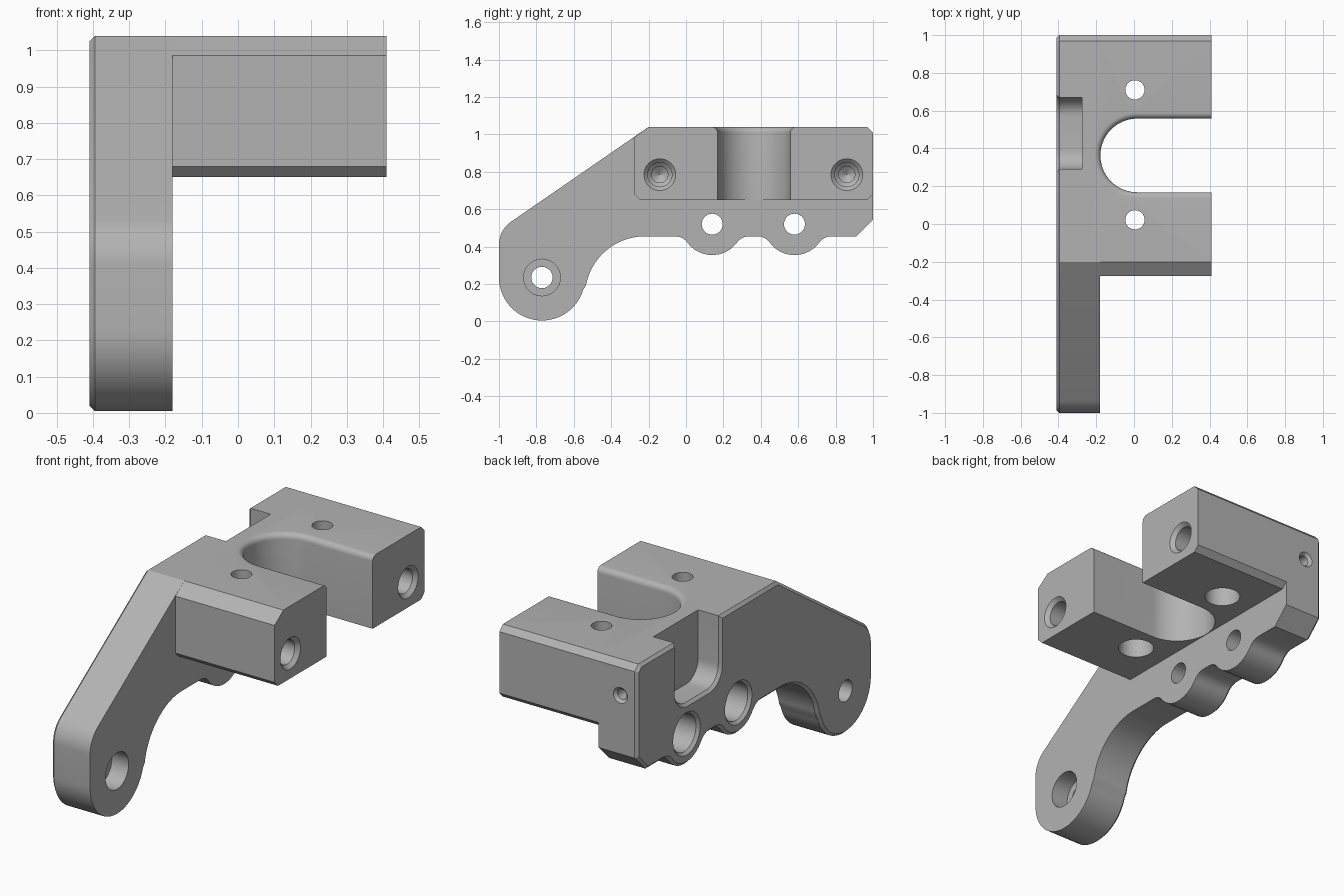
import bpy
import bmesh
from math import cos, sin, pi, radians, sqrt, atan2
from mathutils import Vector

if "Cube" in bpy.data.objects:
    bpy.data.objects.remove(bpy.data.objects["Cube"])

metal = bpy.data.materials.new("plain grey metal")
metal.use_nodes = True
GREY = (0.45, 0.45, 0.45, 1)
metal.diffuse_color = GREY
metal.node_tree.nodes["Principled BSDF"].inputs["Base Color"].default_value = GREY


def loft(name, rings):
    """Closed solid through rings of equal point count."""
    bm = bmesh.new()
    rows = [[bm.verts.new(p) for p in ring] for ring in rings]
    n = len(rows[0])
    for a, b in zip(rows, rows[1:]):
        for i in range(n):
            j = (i + 1) % n
            bm.faces.new((a[i], a[j], b[j], b[i]))
    bm.faces.new(rows[0])
    bm.faces.new(rows[-1])
    bmesh.ops.recalc_face_normals(bm, faces=bm.faces)
    mesh = bpy.data.meshes.new(name)
    bm.to_mesh(mesh)
    bm.free()
    mesh.materials.append(metal)
    obj = bpy.data.objects.new(name, mesh)
    bpy.context.collection.objects.link(obj)
    return obj


def arc(cy, cz, r, a0, a1, steps=12):
    """Arc points from angle a0 to a1 in degrees."""
    angles = [radians(a0 + (a1 - a0) * i / steps) for i in range(steps + 1)]
    return [(cy + r * cos(a), cz + r * sin(a)) for a in angles]


def offset(points, d):
    """Mitred offset of a clockwise outline, positive outward."""
    out = []
    for i, p in enumerate(points):
        p = Vector(p)
        u = (p - Vector(points[i - 1])).normalized()
        v = (Vector(points[(i + 1) % len(points)]) - p).normalized()
        n1, n2 = Vector((-u.y, u.x)), Vector((-v.y, v.x))
        out.append(tuple(p + (n1 + n2) * d / (1 + n1.dot(n2))))
    return out


def at_x(x, points):
    return [(x, y, z) for y, z in points]


def hole(name, start, direction, steps):
    """Turned cutter: steps are (depth, radius) along the direction."""
    turn = Vector((0, 0, 1)).rotation_difference(Vector(direction))
    rings = []
    for depth, r in [(-0.05, steps[0][1])] + steps:
        rings.append([Vector(start) + turn @ Vector((r * cos(2 * pi * i / 40),
                      r * sin(2 * pi * i / 40), depth)) for i in range(40)])
    return loft(name, rings)


# Side plate outline, clockwise from the top of the slope
BUMP_R, FILLET_R, FLAT = 0.165, 0.08, 0.455
BUMP_Z = 0.52


def bump(cy):
    """Rounded lobe under the plate, blended into the flat, back to front."""
    drop = BUMP_Z - FLAT + FILLET_R
    dy = sqrt((BUMP_R + FILLET_R) ** 2 - drop ** 2)
    a = atan2(drop, dy) * 180 / pi
    fz = FLAT - FILLET_R
    return (arc(cy + dy, fz, FILLET_R, 90, 180 - a, 6)
            + arc(cy, BUMP_Z, BUMP_R, -a, a - 180, 20)[1:]
            + arc(cy - dy, fz, FILLET_R, a, 90, 6)[1:])


outline = [(-0.2, 1.04), (0.97, 1.04), (1, 1.01), (1, 0.545), (0.91, FLAT)]
outline += bump(0.58) + bump(0.14)
outline += arc(-0.22, 0.135, 0.32, 90, 169.7, 20)
outline += arc(-0.77, 0.235, 0.23, -10.3, -180, 28)[1:]
outline += arc(-0.85, 0.41, 0.15, 180, 125.4, 10)
outline = [(max(y, -1), z) for y, z in outline]

bracket = loft("mounting_bracket", [at_x(-0.18, outline), at_x(-0.395, outline),
                                    at_x(-0.41, offset(outline, -0.015))])

# Clamp block
block_outline = [(-0.275, 0.68), (-0.275, 0.986), (-0.2, 1.04), (0.97, 1.04),
                 (1, 1.01), (1, 0.68), (0.97, 0.65), (-0.245, 0.65)]
block = loft("clamp_block", [at_x(-0.25, block_outline), at_x(0.41, block_outline)])

# U slot with a rounded top edge
slot_levels = [(0.6, 0), (1.01, 0)]
slot_levels += [(1.01 + 0.03 * sin(a), 0.03 * (1 - cos(a)))
                for a in [pi / 2 * i / 6 for i in range(1, 7)]] + [(1.1, 0.03)]
slot_rings = []
for z, grow in slot_levels:
    r = 0.195 + grow
    half = arc(0.017, 0.363, r, 90, 270, 36)
    slot_rings.append([(x, y, z) for x, y in half + [(0.6, 0.363 - r), (0.6, 0.363 + r)]])
cutters = [loft("slot_cutter", slot_rings)]

# Round-bottomed pocket in the outer face
pocket = [(0.29, 1.1), (0.67, 1.1)] + arc(0.57, 0.78, 0.1, 0, -90, 10) \
    + arc(0.39, 0.78, 0.1, -90, -180, 10)
cutters.append(loft("pocket_cutter", [at_x(-0.275, pocket), at_x(-0.395, pocket),
                                      at_x(-0.43, offset(pocket, 0.035))]))

# Counterbored pivot hole
cutters.append(hole("pivot_cutter", (-0.18, -0.77, 0.235), (-1, 0, 0),
                    [(0, 0.098), (0.1, 0.098), (0.1, 0.057), (0.4, 0.057)]))
# Counterbored lobe holes
for y in (0.14, 0.58):
    cutters.append(hole("lobe_cutter", (-0.41, y, BUMP_Z), (1, 0, 0),
                        [(0, 0.115), (0.015, 0.1), (0.13, 0.1), (0.13, 0.056), (0.4, 0.056)]))
# Blind holes in the ends of the arms
for y in (-0.14, 0.86):
    cutters.append(hole("arm_cutter", (0.41, y, 0.785), (-1, 0, 0),
                        [(0, 0.085), (0.02, 0.065), (0.2, 0.065), (0.22, 0.043),
                         (0.3, 0.043), (0.33, 0.001)]))
# Vertical holes, counterbored from below
for y in (0.022, 0.71):
    cutters.append(hole("vertical_cutter", (0.005, y, 0.65), (0, 0, 1),
                        [(0, 0.09), (0.15, 0.09), (0.15, 0.051), (0.5, 0.051)]))
# Small screw hole in the back edge
cutters.append(hole("screw_cutter", (-0.31, 1, 0.86), (0, -1, 0),
                    [(0, 0.042), (0.015, 0.027), (0.25, 0.027)]))

# Join the block, then cut every opening
bpy.context.view_layer.objects.active = bracket
for tool, mode in [(block, 'UNION')] + [(c, 'DIFFERENCE') for c in cutters]:
    mod = bracket.modifiers.new("shape", 'BOOLEAN')
    mod.operation, mod.object, mod.solver = mode, tool, 'EXACT'
    bpy.ops.object.modifier_apply(modifier=mod.name)
    bpy.data.objects.remove(tool)

bpy.ops.object.select_all(action='DESELECT')
bracket.select_set(True)
bpy.ops.object.shade_smooth_by_angle(angle=radians(25))
